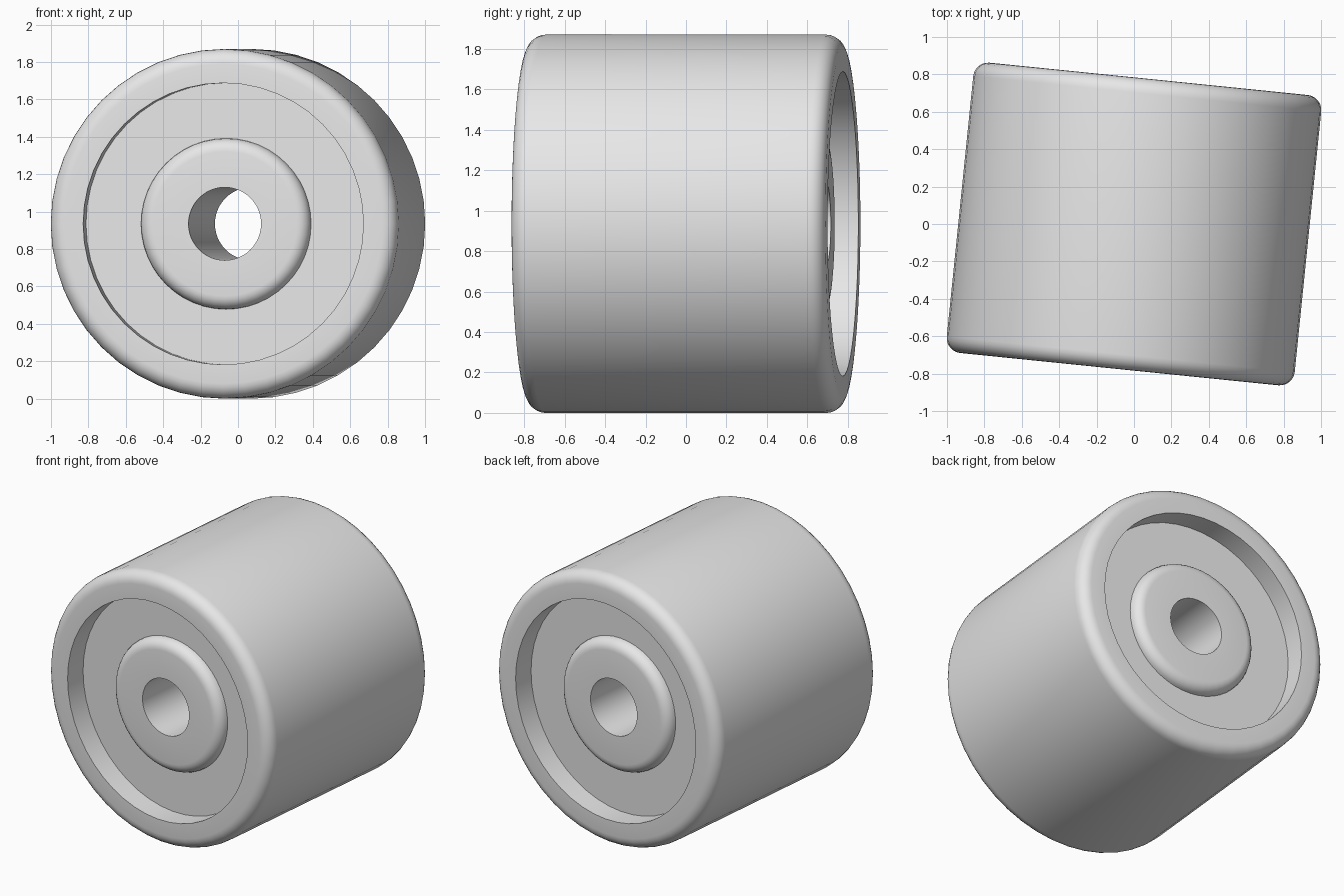
import bpy
import bmesh
import math
from mathutils import Matrix, Vector

cube = bpy.data.objects.get("Cube")
if cube:
    bpy.data.objects.remove(cube, do_unlink=True)

SEGMENTS = 48
RADIUS, HALF = 0.935, 0.78          # tyre
RECESS_R, FLOOR = 0.753, 0.63       # side recess
HUB_R, HUB_TOP, BORE_R = 0.457, 0.70, 0.195
TURN = math.radians(-5.8)


def quarter_round(r, a, size, steps=6):
    """Profile points rounding an outer corner at radius r, axial position a."""
    angles = [math.pi / 2 * i / steps for i in range(steps + 1)]
    return [(r - size + size * math.sin(t), a - size + size * math.cos(t)) for t in angles]


# Half profile (radius, distance along axle), from the bore out to the tread
half = [(BORE_R, HUB_TOP)]
half += quarter_round(HUB_R, HUB_TOP, HUB_TOP - FLOOR)
half += [(RECESS_R, FLOOR), (RECESS_R, HALF)]
half += quarter_round(RADIUS, HALF, 0.08)
profile = half + [(r, -a) for r, a in reversed(half)]

# Lathe the closed profile around the axle
bm = bmesh.new()
verts = [bm.verts.new((0, a, r)) for r, a in profile]
edges = [bm.edges.new((v, verts[(i + 1) % len(verts)])) for i, v in enumerate(verts)]
bmesh.ops.spin(bm, geom=verts + edges, cent=Vector(), axis=(0, 1, 0),
               angle=math.tau, steps=SEGMENTS)
bmesh.ops.remove_doubles(bm, verts=bm.verts, dist=0.0005)
bmesh.ops.recalc_face_normals(bm, faces=bm.faces)

# Turn slightly and rest on the ground
bm.transform(Matrix.Translation((0, 0, RADIUS)) @ Matrix.Rotation(TURN, 4, "Z"))
mesh = bpy.data.meshes.new("wheel")
bm.to_mesh(mesh)
bm.free()

# Plain grey material
grey = bpy.data.materials.new("light_grey")
grey.use_nodes = True
color = (0.8, 0.8, 0.8, 1)
grey.diffuse_color = color
grey.node_tree.nodes["Principled BSDF"].inputs["Base Color"].default_value = color
mesh.materials.append(grey)

wheel = bpy.data.objects.new("wheel", mesh)
bpy.context.collection.objects.link(wheel)
bpy.ops.object.select_all(action="DESELECT")
wheel.select_set(True)
bpy.context.view_layer.objects.active = wheel
bpy.ops.object.shade_smooth_by_angle(angle=math.radians(35))
